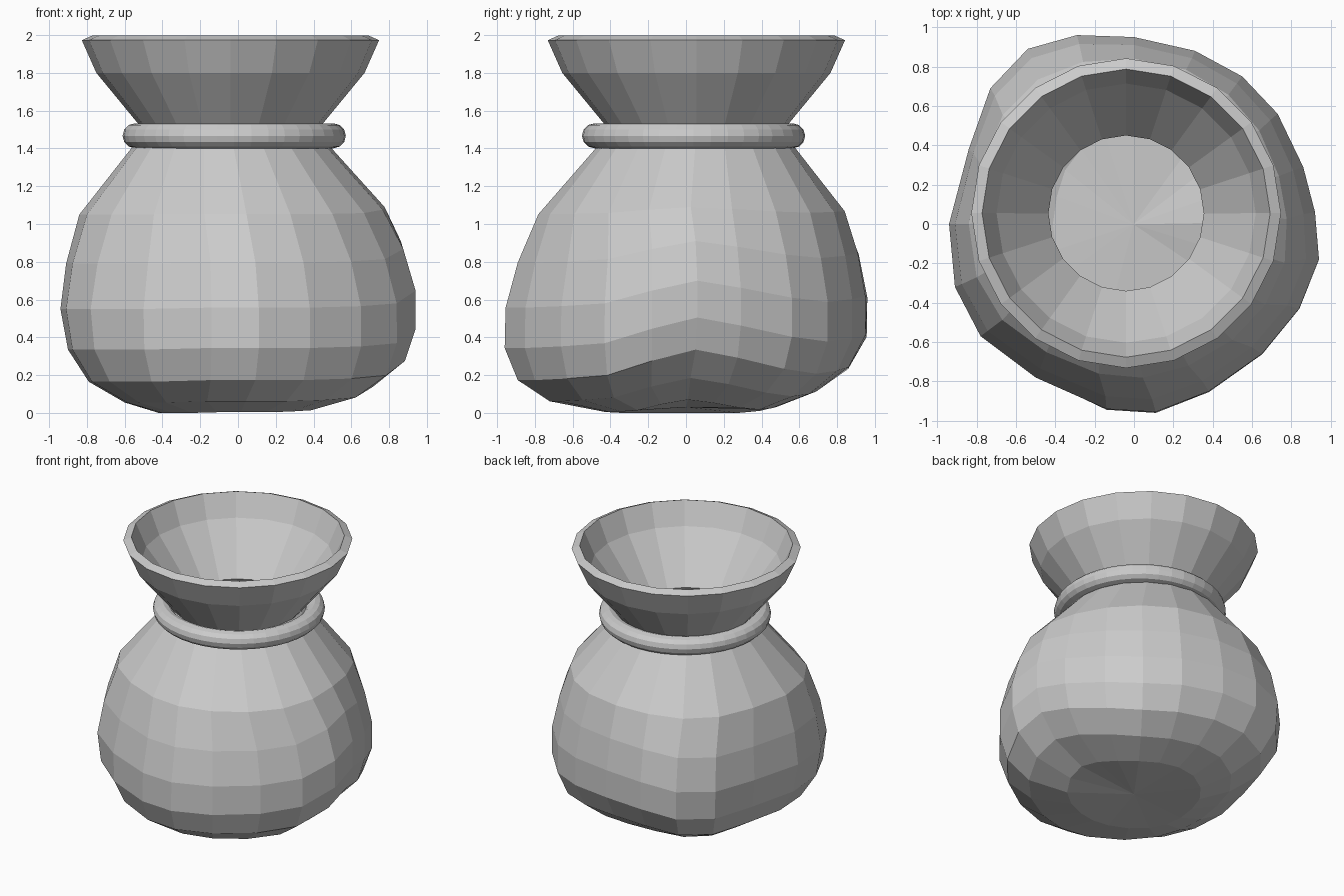
import bpy, bmesh
from math import sin, cos, pi, hypot, atan2

if "Cube" in bpy.data.objects:
    bpy.data.objects.remove(bpy.data.objects["Cube"])

N = 20

# Widest outline of the lumpy sack seen from above, one point per column from +x
OUTLINE = [(.92, .06), (.86, .29), (.73, .56), (.55, .75), (.31, .88), (0, .95),
           (-.29, .96), (-.54, .89), (-.73, .69), (-.84, .38), (-.94, 0), (-.91, -.32),
           (-.78, -.57), (-.5, -.78), (-.14, -.94), (.11, -.955), (.38, -.85),
           (.65, -.66), (.84, -.43), (.94, -.18)]
# How far each column's rings are pulled upward (0..1)
LIFT = [1, .75, .4, .25, .35, .45, .4, .15, 0, 0, 0, 0, 0, 0, .05, .05, .05, .1, .2, .65]

# Body rings: reach towards +x, +y, -x, -y, then base z, lift amount, lumpiness
BODY = [((.48, .48, .42, .42), .00, .07, .3),
        ((.73, .69, .60, .72), .055, .13, .5),
        ((.88, .86, .79, .89), .165, .17, .9),
        ((.93, .95, .90, .96), .335, .17, 1),
        ((.93, .95, .94, .955), .55, .15, 1),
        ((.87, .91, .91, .89), .79, .12, .9),
        ((.78, .84, .84, .78), 1.05, .04, .5)]
# Neck and flared mouth: radius, z
MOUTH = [(.455, 1.49), (.71, 1.80), (.787, 1.973)]


def reach(r, a):
    rx = r[0] if cos(a) > 0 else r[2]
    ry = r[1] if sin(a) > 0 else r[3]
    return rx * cos(a) ** 2 + ry * sin(a) ** 2


# Sack skin with lumpy body and round mouth
bm = bmesh.new()
rings = []
for r, z, amp, lump in BODY:
    ring = []
    for i, (ox, oy) in enumerate(OUTLINE):
        a = 2 * pi * i / N
        turn = (atan2(oy, ox) - a + pi) % (2 * pi) - pi
        a += turn * lump
        bulge = hypot(ox, oy) / reach(BODY[4][0], a)
        d = reach(r, a) * (1 + (bulge - 1) * lump)
        ring.append(bm.verts.new((d * cos(a), d * sin(a), z + amp * LIFT[i])))
    rings.append(ring)
for r, z in MOUTH:
    rings.append([bm.verts.new((-.04 + r * cos(2 * pi * i / N),
                                .055 + r * sin(2 * pi * i / N), z)) for i in range(N)])
for lo, hi in zip(rings, rings[1:]):
    for i in range(N):
        j = (i + 1) % N
        bm.faces.new((lo[i], lo[j], hi[j], hi[i]))
base = bm.verts.new((0, 0, .03))
for i in range(N):
    bm.faces.new((rings[0][(i + 1) % N], rings[0][i], base))
mesh = bpy.data.meshes.new("sack")
bm.to_mesh(mesh)
bm.free()
sack = bpy.data.objects.new("sack", mesh)
bpy.context.collection.objects.link(sack)

# Wall thickness, inward
wall = sack.modifiers.new("wall", 'SOLIDIFY')
wall.thickness = .06
wall.offset = -1

# Tie ring around the neck
bpy.ops.mesh.primitive_torus_add(major_segments=40, minor_segments=12, major_radius=.525,
                                 minor_radius=.066, location=(-.02, .04, 1.467))
bpy.context.object.name = "neck_ring"
